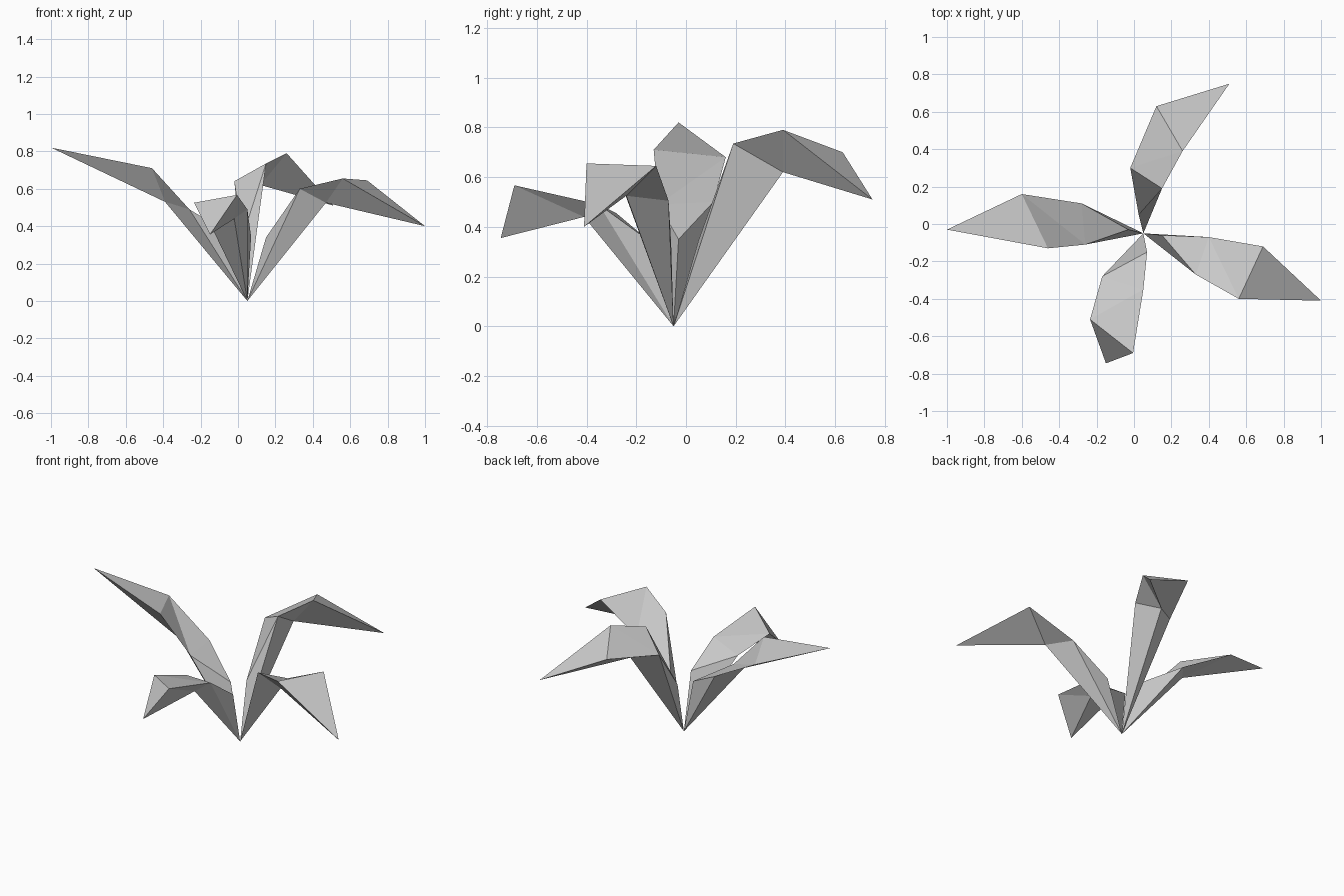
import bpy, bmesh
from mathutils import Vector

if "Cube" in bpy.data.objects:
    bpy.data.objects.remove(bpy.data.objects["Cube"])

ROOT = Vector((0.05, -0.05, 0))

# Shared leaf topology: 0 root, 1 inner fold, 2/3 left/right elbow,
# 4/5 left/right shoulder, 6 underside keel, 7 tip
FACES = [(0, 1, 2), (0, 3, 1), (0, 2, 6), (0, 6, 3), (1, 3, 2),
         (2, 3, 5), (2, 5, 4), (4, 5, 7),
         (2, 4, 6), (4, 7, 6), (3, 6, 5), (5, 6, 7)]


def leaf(name, points):
    """Closed folded leaf; points are offsets from the shared root."""
    bm = bmesh.new()
    v = [bm.verts.new(ROOT)] + [bm.verts.new(ROOT + Vector(p)) for p in points]
    for f in FACES:
        bm.faces.new([v[i] for i in f])
    bmesh.ops.recalc_face_normals(bm, faces=bm.faces)
    me = bpy.data.meshes.new(name)
    bm.to_mesh(me)
    bm.free()
    bpy.context.collection.objects.link(bpy.data.objects.new(name, me))


# Each leaf: fold, elbow pair, shoulder pair, keel, tip
leaf("right_leaf", [(.10, -.01, .34), (.35, -.02, .505), (.28, -.22, .60),
                    (.64, -.07, .645), (.51, -.35, .655),
                    (.42, -.19, .525), (.95, -.36, .40)])
leaf("left_leaf", [(-.08, .02, .35), (-.31, -.06, .49), (-.33, .16, .50),
                   (-.51, -.08, .71), (-.65, .21, .68),
                   (-.44, .02, .53), (-1.05, .02, .82)])
leaf("back_leaf", [(-.025, .10, .345), (-.07, .35, .64), (.10, .24, .735),
                   (.07, .68, .70), (.21, .44, .79),
                   (.07, .44, .62), (.46, .80, .51)])
leaf("front_leaf", [(.02, -.10, .345), (0, -.30, .49), (-.22, -.23, .455),
                    (-.055, -.64, .567), (-.285, -.46, .525),
                    (-.07, -.36, .44), (-.20, -.695, .355)])
